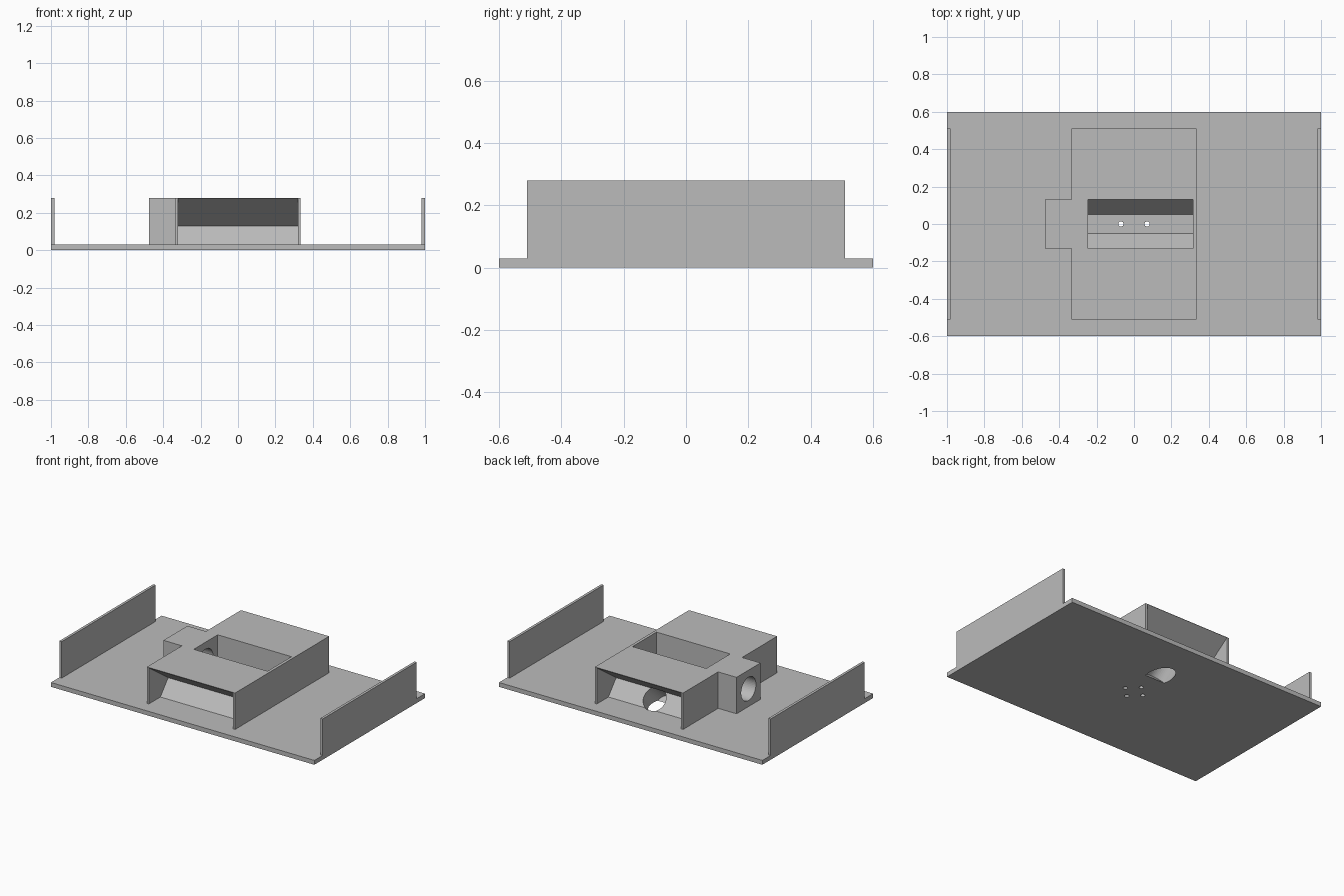
import bpy, bmesh, math
from mathutils import Vector

if "Cube" in bpy.data.objects:
    bpy.data.objects.remove(bpy.data.objects["Cube"])

grey = bpy.data.materials.new("plain_grey")
grey.use_nodes = True
COLOUR = (0.5, 0.5, 0.5, 1)
grey.diffuse_color = COLOUR
grey.node_tree.nodes["Principled BSDF"].inputs["Base Color"].default_value = COLOUR


def add_object(name, bm):
    bmesh.ops.recalc_face_normals(bm, faces=bm.faces)
    mesh = bpy.data.meshes.new(name)
    bm.to_mesh(mesh)
    bm.free()
    mesh.materials.append(grey)
    ob = bpy.data.objects.new(name, mesh)
    bpy.context.collection.objects.link(ob)
    return ob


def prism(name, points, axis, low, high):
    """Extrude a flat outline along x (points are y, z) or z (points are x, y)."""
    bm = bmesh.new()
    place = (lambda a, b: (low, a, b)) if axis == "x" else (lambda a, b: (a, b, low))
    face = bm.faces.new([bm.verts.new(place(a, b)) for a, b in points])
    step = (high - low, 0, 0) if axis == "x" else (0, 0, high - low)
    new = bmesh.ops.extrude_face_region(bm, geom=[face])["geom"]
    bmesh.ops.translate(bm, vec=step, verts=[v for v in new if isinstance(v, bmesh.types.BMVert)])
    return add_object(name, bm)


def box(name, x0, x1, y0, y1, z0, z1):
    return prism(name, [(x0, y0), (x1, y0), (x1, y1), (x0, y1)], "z", z0, z1)


def cylinder(name, start, end, radius, sides=48):
    start, end = Vector(start), Vector(end)
    bm = bmesh.new()
    bmesh.ops.create_cone(bm, cap_ends=True, segments=sides, radius1=radius,
                          radius2=radius, depth=(end - start).length)
    bmesh.ops.rotate(bm, verts=bm.verts, matrix=(end - start).to_track_quat("Z", "Y").to_matrix())
    bmesh.ops.translate(bm, verts=bm.verts, vec=(start + end) / 2)
    return add_object(name, bm)


def cut(target, cutters):
    for cutter in cutters:
        mod = target.modifiers.new(cutter.name, "BOOLEAN")
        mod.operation = "DIFFERENCE"
        mod.solver = "EXACT"
        mod.object = cutter
        cutter.hide_render = True
        cutter.hide_viewport = True


TOP, FLOOR, DEPTH = 0.28, 0.03, 0.51

# Base plate and the two upright side walls
base = box("base_plate", -1, 1, -0.6, 0.6, 0, FLOOR)
box("left_wall", 0.982, 1, -DEPTH, DEPTH, FLOOR, TOP)
box("right_wall", -1, -0.982, -DEPTH, DEPTH, FLOOR, TOP)

# Central housing with its side boss
outline = [(-0.335, -DEPTH), (0.335, -DEPTH), (0.335, DEPTH), (-0.335, DEPTH),
           (-0.335, 0.13), (-0.475, 0.13), (-0.475, -0.13), (-0.335, -0.13)]
housing = prism("central_housing", outline, "z", FLOOR, TOP)

# Wedge-shaped hollows at the front and back
wedge = [(0.53, 0.292), (0.30, 0.13), (0.402, 0.01), (0.53, 0.01)]
hollows = [prism(name, [(side * y, z) for y, z in wedge], "x", -0.32, 0.32)
           for name, side in (("front_hollow", -1), ("back_hollow", 1))]

# Open slot with a tapered trough
half = [(0.13, 0.3), (0.13, 0.13), (0.05, FLOOR), (0.05, 0.01)]
slot = prism("slot", half + [(-y, z) for y, z in reversed(half)], "x", -0.245, 0.315)

# Round bores: through the boss, and square to the back slope down through the base
boss_bore = cylinder("boss_bore", (-0.5, 0, 0.152), (-0.2, 0, 0.152), 0.08)
slope_mid, normal = Vector((0, 0.34, 0.083)), Vector((0, 0.76, 0.65))
slope_bore = cylinder("slope_bore", slope_mid + normal * 0.02, slope_mid - normal * 0.16, 0.08)

# Four small holes in a diamond under the trough
pins = [cylinder("pin_hole", (0.07 * math.cos(a), 0.07 * math.sin(a), -0.02),
                 (0.07 * math.cos(a), 0.07 * math.sin(a), FLOOR + 0.02), 0.014, 24)
        for a in (i * math.pi / 2 for i in range(4))]

cut(housing, hollows + [slot, boss_bore, slope_bore])
cut(base, [slope_bore] + pins)
